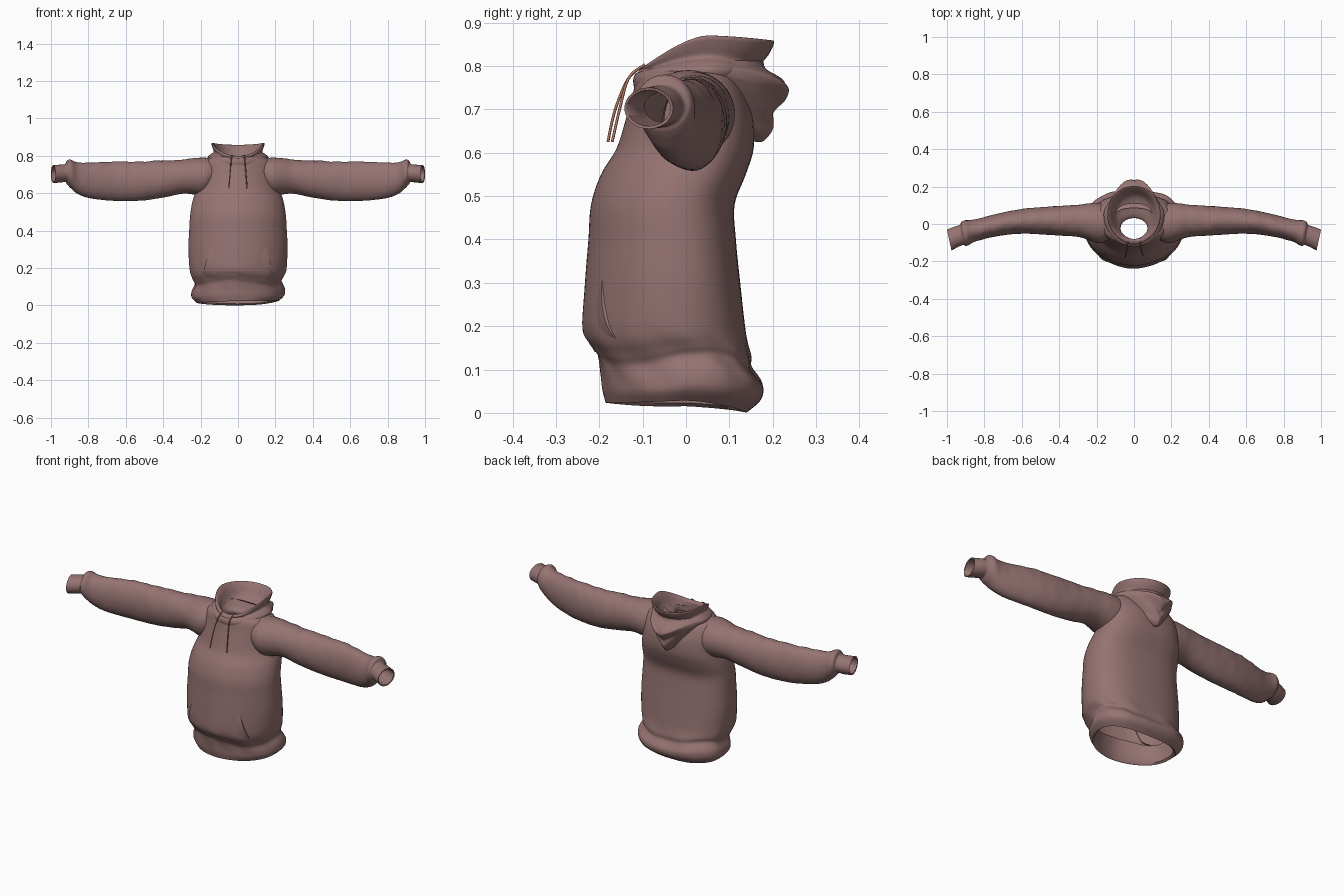
import bpy, bmesh, math


def material(name, rgb):
    m = bpy.data.materials.new(name)
    m.diffuse_color = (*rgb, 1)
    return m


FABRIC = material("dusty_mauve_fabric", (0.30, 0.172, 0.168))
CORD = material("tan_cord", (0.45, 0.19, 0.11))


def spline(rows, steps):
    """Smoothly interpolate a list of key rows."""
    out = []
    for i in range(len(rows) - 1):
        p0, p1 = rows[max(i - 1, 0)], rows[i]
        p2, p3 = rows[i + 1], rows[min(i + 2, len(rows) - 1)]
        for k in range(steps):
            t = k / steps
            out.append([0.5 * (2 * b + (c - a) * t + (2 * a - 5 * b + 4 * c - d) * t * t
                               + (3 * b - a - 3 * c + d) * t ** 3)
                        for a, b, c, d in zip(p0, p1, p2, p3)])
    return out + [list(rows[-1])]


def power(v, e):
    return math.copysign(abs(v) ** e, v)


def add_mesh(name, rings, closed=True):
    """Skin a list of point rings into one smooth surface."""
    bm = bmesh.new()
    vs = [[bm.verts.new(p) for p in ring] for ring in rings]
    n = len(vs[0])
    for a, b in zip(vs, vs[1:]):
        for j in range(n if closed else n - 1):
            k = (j + 1) % n
            bm.faces.new((a[j], a[k], b[k], b[j]))
    bmesh.ops.recalc_face_normals(bm, faces=bm.faces)
    me = bpy.data.meshes.new(name)
    bm.to_mesh(me)
    bm.free()
    me.materials.append(FABRIC)
    ob = bpy.data.objects.new(name, me)
    bpy.context.collection.objects.link(ob)
    bpy.ops.object.select_all(action='DESELECT')
    ob.select_set(True)
    bpy.context.view_layer.objects.active = ob
    bpy.ops.object.shade_smooth_by_angle(angle=math.radians(60))
    return ob


def angles(n):
    return [2 * math.pi * j / n for j in range(n)]


# Torso rows: height, half width, front y, back y
TORSO = [(0.022, 0.222, -0.185, 0.140), (0.05, 0.248, -0.192, 0.172),
         (0.085, 0.248, -0.196, 0.178), (0.12, 0.232, -0.203, 0.152),
         (0.145, 0.242, -0.217, 0.150), (0.19, 0.258, -0.238, 0.138),
         (0.30, 0.265, -0.233, 0.125), (0.40, 0.261, -0.225, 0.115),
         (0.48, 0.256, -0.219, 0.112), (0.55, 0.245, -0.196, 0.138),
         (0.61, 0.228, -0.160, 0.156), (0.68, 0.215, -0.138, 0.155),
         (0.73, 0.208, -0.124, 0.140), (0.77, 0.190, -0.115, 0.120),
         (0.79, 0.15, -0.108, 0.10), (0.80, 0.11, -0.095, 0.085)]
LINING = [(0.13, 0.205, -0.165, 0.125), (0.07, 0.215, -0.17, 0.14),
          (0.03, 0.21, -0.175, 0.13)]
FRONT, BACK = 1.9, 2.6  # rounder belly, flatter back


def torso_ring(row):
    z, hw, yf, yb = row
    mid = (yf + yb) / 2 + 0.02
    ring = []
    for a in angles(80):
        s = math.sin(a)
        e, depth = (BACK, yb - mid) if s > 0 else (FRONT, mid - yf)
        # soft gathers near the hem, fading upward
        w = math.exp(-((z - 0.12) / 0.07) ** 2)
        f = 1 + w * (0.012 * math.sin(7 * a + 1) + 0.008 * math.sin(12 * a + 40 * z))
        x = hw * f * power(math.cos(a), 2 / e)
        y = mid + depth * f * power(s, 2 / e)
        low = max(0, 1 - z / 0.2)
        dz = low * (-0.022 * max(0, s) + 0.006 * math.cos(a))
        dz += 0.014 * w * math.sin(3 * a + 0.6)
        ring.append((x, y, max(0, z + dz)))
    return ring


add_mesh("body_with_hem", [torso_ring(r) for r in LINING + spline(TORSO, 5)])

# Front pocket: flush in the middle, lifting away at the slanted hand openings
BODY = spline(TORSO, 24)


def torso_front(x, z):
    _, hw, yf, yb = min(BODY, key=lambda r: abs(r[0] - z))
    mid = (yf + yb) / 2 + 0.02
    return mid - (mid - yf) * max(0, 1 - abs(x / hw) ** FRONT) ** (1 / FRONT)


pocket = []
for i in range(19):
    t = i / 18
    z = 0.14 + 0.17 * t
    half = 0.205 - 0.055 * t ** 0.8
    row = []
    for j in range(41):
        u = j / 20 - 1
        x = half * u
        lift = -0.004 + 0.012 * abs(u) ** 4 * math.sin(math.pi * (0.1 + 0.8 * t))
        row.append((x, torso_front(x, z) - lift, z))
    # roll both side edges back to the body
    for k, x in ((0, -half * 0.985), (len(row), half * 0.985)):
        row.insert(k if k == 0 else len(row), (x, torso_front(x, z) + 0.006, z))
    pocket.append(row)
add_mesh("front_pocket", pocket, closed=False)

# Sleeve rows: x, bottom z, top z, front y, back y
SLEEVE = [(0.12, 0.630, 0.780, -0.075, 0.095), (0.165, 0.600, 0.789, -0.098, 0.110),
          (0.20, 0.588, 0.790, -0.100, 0.113),
          (0.25, 0.595, 0.786, -0.083, 0.109), (0.30, 0.597, 0.779, -0.068, 0.103),
          (0.40, 0.577, 0.774, -0.062, 0.096), (0.50, 0.562, 0.770, -0.055, 0.090),
          (0.60, 0.558, 0.769, -0.052, 0.080), (0.70, 0.562, 0.768, -0.060, 0.062),
          (0.80, 0.575, 0.763, -0.080, 0.037), (0.86, 0.598, 0.765, -0.096, 0.022),
          (0.895, 0.628, 0.780, -0.114, 0.020), (0.913, 0.648, 0.775, -0.117, 0.010),
          (0.922, 0.660, 0.757, -0.112, -0.005), (0.95, 0.657, 0.753, -0.122, -0.015),
          (0.988, 0.655, 0.750, -0.142, -0.030)]
CUFF_LINING = [(0.986, 0.661, 0.744, -0.136, -0.036),
               (0.93, 0.664, 0.744, -0.112, -0.018), (0.88, 0.67, 0.74, -0.095, -0.01)]


def sleeve_ring(row, side):
    x, z0, z1, yf, yb = row
    yc, zc = (yf + yb) / 2, (z0 + z1) / 2
    loose = max(0, min(1, (x - 0.2) / 0.15, (0.92 - x) / 0.1))
    tilt = 0.22 * max(0, min(1, (x - 0.8) / 0.15))
    ring = []
    for a in angles(40):
        # uneven diagonal cloth wrinkles, strongest along the top
        f = 1 + loose * (0.6 + 0.4 * math.sin(a)) * (
            0.020 * math.sin(47 * x + 2 * a) * math.sin(13 * x - a + 1)
            + 0.016 * math.sin(83 * x - 3 * a) * math.sin(9 * x + 2 * a))
        y = yc + (yb - yf) / 2 * f * math.cos(a)
        z = zc + (z1 - z0) / 2 * f * math.sin(a)
        ring.append((side * (x + tilt * (y - yc)), y, z))
    return ring


for label, side in (("left", 1), ("right", -1)):
    add_mesh(label + "_sleeve", [sleeve_ring(r, side)
                                 for r in spline(SLEEVE, 6) + CUFF_LINING])

# Hood collar rows: half width, front y, back y, then front, side and back heights
COLLAR = [(0.155, -0.116, 0.13, 0.735, 0.765, 0.76), (0.162, -0.122, 0.155, 0.765, 0.792, 0.775),
          (0.148, -0.116, 0.165, 0.783, 0.808, 0.79), (0.130, -0.105, 0.168, 0.786, 0.822, 0.80),
          (0.137, -0.106, 0.190, 0.792, 0.845, 0.825), (0.143, -0.098, 0.203, 0.798, 0.865, 0.852),
          (0.137, -0.088, 0.198, 0.799, 0.869, 0.858), (0.121, -0.080, 0.182, 0.790, 0.848, 0.84),
          (0.100, -0.080, 0.14, 0.775, 0.805, 0.79), (0.075, -0.08, 0.04, 0.755, 0.775, 0.765),
          (0.072, -0.08, 0.035, 0.735, 0.75, 0.74)]


def collar_ring(row):
    hw, yf, yb, zf, zs, zb = row
    mid = 0.05 if yb > 0.1 else (yf + yb) / 2
    ring = []
    for a in angles(64):
        s, c = math.sin(a), math.cos(a)
        y = mid + (yb - mid if s > 0 else mid - yf) * s
        z = zs + ((zb if s > 0 else zf) - zs) * abs(s) ** 1.6
        ring.append((hw * power(c, 0.95), y, z))
    return ring


add_mesh("hood_collar", [collar_ring(r) for r in spline(COLLAR, 4)])

# Hood bag draped behind the collar down to a point:
# height, half width, side y, outer y
BAG = [(0.812, 0.130, 0.04, 0.178), (0.79, 0.148, 0.04, 0.186), (0.768, 0.158, 0.04, 0.222),
       (0.742, 0.154, 0.045, 0.238), (0.705, 0.130, 0.06, 0.212), (0.668, 0.092, 0.09, 0.198),
       (0.640, 0.050, 0.125, 0.193), (0.624, 0.012, 0.14, 0.172), (0.632, 0.008, 0.12, 0.14)]


def bag_ring(row):
    z, hw, ys, yb = row
    ring = []
    for j in range(49):
        a = math.pi * j / 48
        s = math.sin(a)
        x = hw * math.cos(a)
        sharp = 1.15 + 0.35 * min(1, max(0, (0.80 - z) / 0.05))
        y = ys + (yb - ys) * power(s, sharp)
        # V shaped folds
        fade = min(1, hw / 0.08) * s * min(1, max(0, (0.8 - z) / 0.04))
        y += 0.005 * math.sin(105 * (z - 0.55 * abs(x)) + 1.5) * fade
        ring.append((x, y, z + 0.25 * abs(x) * min(1, (0.83 - z) / 0.1)))
    return ring


add_mesh("hood_bag", [bag_ring(r) for r in spline(BAG, 6)], closed=False)

# Drawstrings hanging from the hood opening
for label, side, end in (("left", 1, -0.170), ("right", -1, -0.180)):
    cu = bpy.data.curves.new(label + "_drawstring", 'CURVE')
    cu.dimensions = '3D'
    cu.bevel_depth = 0.0032
    cu.bevel_resolution = 2
    sp = cu.splines.new('POLY')
    pts = spline([(0.033, -0.095, 0.803), (0.037, -0.132, 0.772),
                  (0.043, end + 0.017, 0.70), (0.049, end, 0.625)], 6)
    sp.points.add(len(pts) - 1)
    for p, (x, y, z) in zip(sp.points, pts):
        p.co = (side * x, y, z, 1)
    cu.use_fill_caps = True
    cu.materials.append(CORD)
    bpy.context.collection.objects.link(bpy.data.objects.new(label + "_drawstring", cu))
